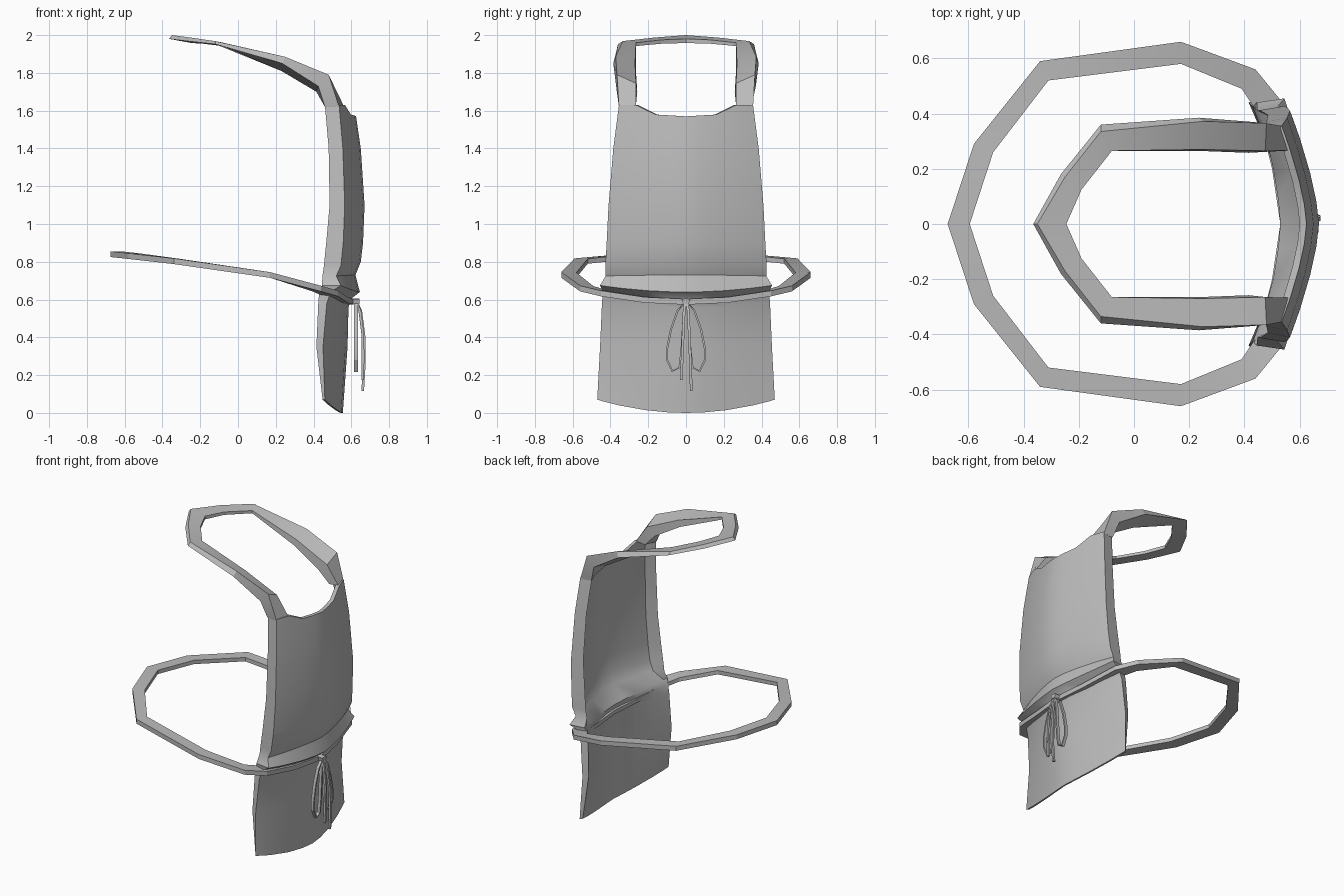
import bpy, bmesh, math
from mathutils import Vector

cube = bpy.data.objects.get("Cube")
if cube:
    bpy.data.objects.remove(cube, do_unlink=True)

cloth = bpy.data.materials.new("grey cloth")
cloth.use_nodes = True
GREY = (0.5, 0.5, 0.5, 1)
cloth.diffuse_color = GREY
cloth.node_tree.nodes["Principled BSDF"].inputs["Base Color"].default_value = GREY


def finish(bm, name, angle):
    bmesh.ops.recalc_face_normals(bm, faces=bm.faces)
    me = bpy.data.meshes.new(name)
    bm.to_mesh(me)
    bm.free()
    me.materials.append(cloth)
    ob = bpy.data.objects.new(name, me)
    bpy.context.collection.objects.link(ob)
    bpy.ops.object.select_all(action='DESELECT')
    ob.select_set(True)
    bpy.context.view_layer.objects.active = ob
    bpy.ops.object.shade_smooth_by_angle(angle=math.radians(angle))


def skin(bm, sections, closed=False):
    """Join a run of equal cross-sections with quads and return the rings."""
    rings = [[bm.verts.new(p) for p in s] for s in sections]
    n = len(rings[0])
    pairs = list(zip(rings, rings[1:]))
    if closed:
        pairs.append((rings[-1], rings[0]))
    for a, b in pairs:
        for i in range(n):
            j = (i + 1) % n
            bm.faces.new((a[i], a[j], b[j], b[i]))
    return rings


def loft(name, sections, closed=False):
    bm = bmesh.new()
    rings = skin(bm, sections, closed)
    if not closed:
        bm.faces.new(rings[0])
        bm.faces.new(rings[-1])
    finish(bm, name, 20)


def flip(section):
    return [(x, -y, z) for x, y, z in section]


# Apron panel, a thin shell whose bib has turned-in side edges and a waist fold:
# half width, edge z, centre z, front x (edge, centre), rim back x, back x (edge, centre)
rows = [
    (.355, 1.62, 1.57, .535, .625, .46, .515, .60),
    (.385, 1.40, 1.40, .555, .65, .48, .535, .625),
    (.41, 1.10, 1.10, .565, .67, .485, .545, .645),
    (.42, .90, .90, .557, .662, .467, .535, .64),
    (.427, .78, .80, .545, .65, .455, .525, .63),
    (.425, .725, .73, .52, .622, .447, .50, .60),
    (.455, .675, .64, .545, .645, .445, .445, .53),
    (.44, .64, .605, .49, .60, .43, .43, .545),
    (.445, .58, .56, .47, .585, .425, .425, .55),
    (.455, .35, .35, .45, .58, .415, .415, .55),
    (.47, .07, 0, .46, .555, .448, .448, .545),
]
cols = [-1, -.93, -.75, -.45, -.2, 0, .2, .45, .75, .93, 1]
sections = []
for r, (hw, ze, zc, fe, fc, rim, be, bc) in enumerate(rows):
    front, back = [], []
    for s in cols:
        k = 1 - abs(s) ** 1.5
        z = ze + (zc - ze) * (1 - s * s)
        if r == 0:  # scooped neckline
            z = 1.63 if abs(s) > .7 else 1.57 + .02 * abs(s)
        front.append((fe + (fc - fe) * k, s * hw, z))
        bx = rim if abs(s) == 1 else be + (bc - be) * k
        back.append((bx, s * (hw - .015), z))
    sections.append(front + back[::-1])

bm = bmesh.new()
rings = skin(bm, sections)
n, c = len(rings[0]), len(cols)
for ring in (rings[0], rings[-1]):  # neckline and hem rims
    for i in range(c - 1):
        bm.faces.new((ring[i], ring[i + 1], ring[n - 2 - i], ring[n - 1 - i]))
finish(bm, "apron_panel", 35)

# Neck strap, tilted inward: corners run outer top, inner top, inner bottom, outer bottom
half = [
    [(.535, .355, 1.62), (.56, .266, 1.625), (.49, .266, 1.62), (.46, .345, 1.62)],
    [(.48, .365, 1.79), (.475, .265, 1.745), (.415, .258, 1.70), (.425, .37, 1.73)],
    [(.25, .372, 1.885), (.245, .27, 1.85), (.23, .265, 1.81), (.235, .385, 1.85)],
    [(-.12, .335, 1.968), (-.08, .265, 1.96), (-.08, .265, 1.942), (-.12, .36, 1.952)],
    [(-.25, .17, 1.987), (-.19, .125, 1.975), (-.19, .125, 1.955), (-.265, .18, 1.968)],
    [(-.35, 0, 2.0), (-.245, 0, 1.98), (-.245, 0, 1.958), (-.365, 0, 1.98)],
]
loft("neck_strap", half + [flip(s) for s in half[-2::-1]])

# Waist tie: outer x, y, inner x, y, middle z
tie = [
    (-.675, 0, -.595, 0, .84),
    (-.58, .29, -.51, .26, .83),
    (-.34, .59, -.31, .52, .803),
    (.17, .66, .17, .58, .73),
    (.44, .56, .39, .49, .658),
    (.53, .45, .45, .40, .632),
    (.58, .22, .50, .20, .598),
    (.612, 0, .53, 0, .588),
]
half = [[(ox, oy, z + .015), (ix, iy, z + .013), (ix, iy, z - .013), (ox, oy, z - .015)]
        for ox, oy, ix, iy, z in tie]
loft("waist_tie", half + [flip(s) for s in half[-2:0:-1]], closed=True)


def ribbon(name, path, width, thick, closed=False):
    """Flat band along an (x, y, z) path, its width lying along x."""
    pts = [Vector(p) for p in path]
    last = len(pts) - 1
    secs = []
    for i, p in enumerate(pts):
        if closed:
            d = pts[(i + 1) % len(pts)] - pts[i - 1]
        else:
            d = pts[min(i + 1, last)] - pts[max(i - 1, 0)]
        side = Vector((0, -d.z, d.y)).normalized() * thick / 2
        w = Vector((width / 2, 0, 0))
        secs.append([p + w + side, p - w + side, p - w - side, p + w - side])
    loft(name, secs, closed)


# Bow loops hanging either side of the knot
loop = [(.008, .585), (.045, .54), (.08, .44), (.1, .34), (.1, .28), (.072, .22),
        (.035, .24), (.024, .33), (.016, .46)]
for name, s in (("left_bow_loop", 1), ("right_bow_loop", -1)):
    ribbon(name, [(.625, s * y, z) for y, z in loop], .02, .01, closed=True)

# Bow tails and knot
ribbon("left_bow_tail", [(.625, .004, .59), (.65, .012, .54), (.668, .018, .40),
                         (.668, .024, .25), (.66, .028, .115)], .014, .014)
ribbon("right_bow_tail", [(.625, -.004, .59), (.645, -.01, .54), (.66, -.015, .42),
                          (.662, -.02, .30), (.66, -.025, .175)], .014, .014)
ribbon("bow_knot", [(.62, -.018, .588), (.622, 0, .592), (.62, .018, .588)], .045, .028)
